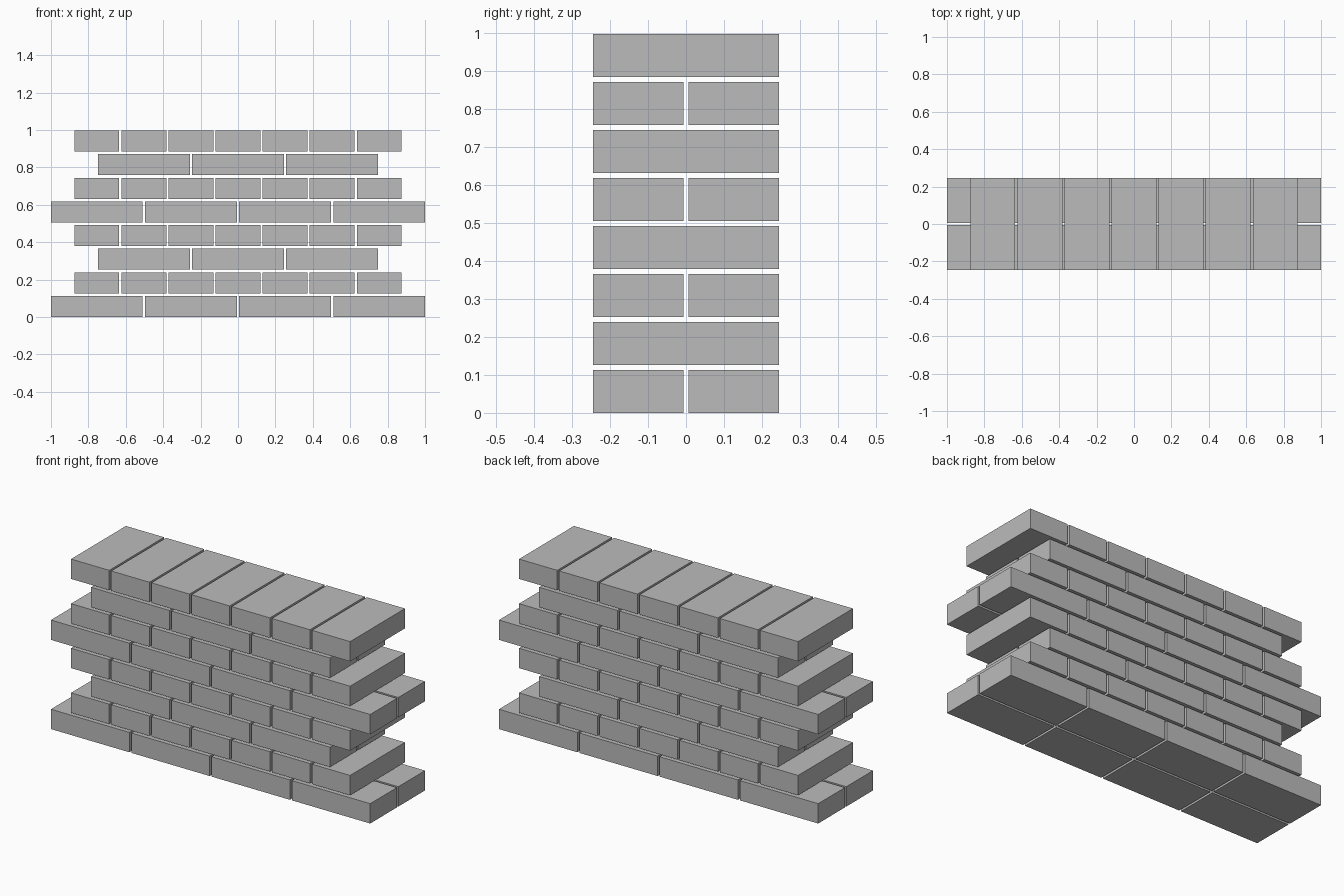
import bpy
import bmesh
from mathutils import Matrix

cube = bpy.data.objects.get("Cube")
if cube:
    bpy.data.objects.remove(cube, do_unlink=True)

# Single brick colour
GREY = (0.5, 0.5, 0.5, 1.0)
mat = bpy.data.materials.new("brick grey")
mat.use_nodes = True
mat.diffuse_color = GREY
bsdf = next(n for n in mat.node_tree.nodes if n.type == "BSDF_PRINCIPLED")
bsdf.inputs["Base Color"].default_value = GREY

# Brick proportions
GAP = 0.0125
LENGTH = (2 - 3 * GAP) / 4
WIDTH = (LENGTH - GAP) / 2
HEIGHT = 0.1125
Z_GAP = 0.0138


def add_course(name, level, columns, size_x, size_y, rows):
    """One course: a centred grid of separate bricks."""
    bm = bmesh.new()
    z = level * (HEIGHT + Z_GAP) + HEIGHT / 2
    for i in range(columns):
        for j in range(rows):
            x = (i - (columns - 1) / 2) * (size_x + GAP)
            y = (j - (rows - 1) / 2) * (size_y + GAP)
            place = Matrix.Translation((x, y, z)) @ Matrix.Diagonal((size_x, size_y, HEIGHT, 1))
            bmesh.ops.create_cube(bm, size=1, matrix=place)
    mesh = bpy.data.meshes.new(name)
    bm.to_mesh(mesh)
    bm.free()
    mesh.materials.append(mat)
    bpy.context.collection.objects.link(bpy.data.objects.new(name, mesh))


# Alternate lengthwise courses (four or three long) with crosswise courses
for level in range(8):
    if level % 2:
        add_course(f"header_course_{level + 1}", level, 7, WIDTH, LENGTH, 1)
    else:
        add_course(f"stretcher_course_{level + 1}", level, 3 if level % 4 else 4, LENGTH, WIDTH, 2)
